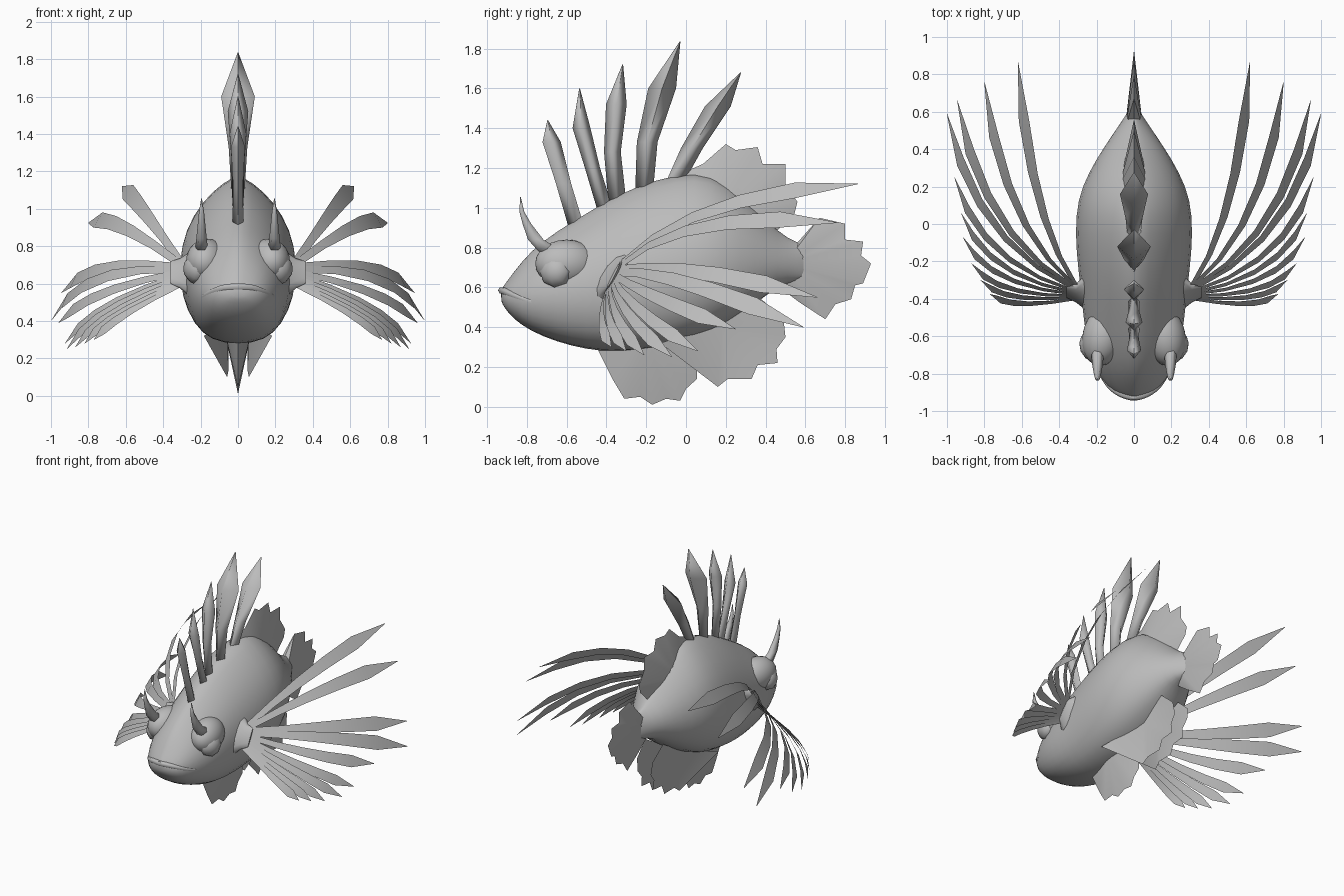
import bpy, math
from mathutils import Vector
from mathutils.bvhtree import BVHTree

if "Cube" in bpy.data.objects:
    bpy.data.objects.remove(bpy.data.objects["Cube"])

grey = bpy.data.materials.new("plain_grey")
grey.diffuse_color = (0.5, 0.5, 0.5, 1)
grey.use_nodes = True
grey.node_tree.nodes["Principled BSDF"].inputs["Base Color"].default_value = grey.diffuse_color


def make(name, verts, faces, angle=None, subdivide=0):
    mesh = bpy.data.meshes.new(name)
    mesh.from_pydata([tuple(v) for v in verts], [], faces)
    mesh.materials.append(grey)
    ob = bpy.data.objects.new(name, mesh)
    bpy.context.collection.objects.link(ob)
    bpy.ops.object.select_all(action='DESELECT')
    ob.select_set(True)
    bpy.context.view_layer.objects.active = ob
    if subdivide:
        ob.modifiers.new("round", 'SUBSURF').levels = subdivide
        bpy.ops.object.modifier_apply(modifier="round")
    if angle:
        bpy.ops.object.shade_smooth_by_angle(angle=math.radians(angle))
    return ob


def loft(name, rings, angle, subdivide=0):
    n = len(rings[0])
    verts = [v for r in rings for v in r]
    faces = [(i * n + j, i * n + (j + 1) % n, (i + 1) * n + (j + 1) % n, (i + 1) * n + j)
             for i in range(len(rings) - 1) for j in range(n)]
    faces += [tuple(reversed(range(n))), tuple(range(len(verts) - n, len(verts)))]
    return make(name, verts, faces, angle, subdivide)


def ball(name, centre, size, segments, rings, angle, turn=0):
    bpy.ops.mesh.primitive_uv_sphere_add(segments=segments, ring_count=rings, radius=1,
                                         location=centre, rotation=(0, math.pi / 2, turn))
    ob = bpy.context.object
    ob.name, ob.scale = name, size
    ob.data.materials.append(grey)
    bpy.ops.object.shade_smooth_by_angle(angle=math.radians(angle))


# Body: y, top z, bottom z, half width
stations = [(-.93, .59, .53, .03), (-.915, .61, .50, .09), (-.87, .675, .44, .15),
            (-.78, .79, .375, .205), (-.65, .89, .32, .255), (-.5, .98, .28, .278),
            (-.35, 1.075, .265, .292), (-.15, 1.155, .28, .318), (.05, 1.195, .33, .322),
            (.2, 1.14, .41, .288), (.35, 1.01, .51, .205), (.46, .88, .605, .13),
            (.56, .825, .63, .06), (.64, .80, .64, .008)]
rings = []
for y, top, bottom, w in stations:
    mid, ring = bottom + (top - bottom) * .45, []
    for k in range(16):
        a = math.tau * k / 16
        c, s = math.cos(a), math.sin(a)
        x = w * math.copysign(abs(c) ** (1.5 if s > 0 else .72), c)
        ring.append((x, y, mid + s * ((top - mid) if s > 0 else (mid - bottom))))
    rings.append(ring)
body = loft("body", rings, 60, 1)

# Upper lip: a thin frowning arc laid on the snout
tree = BVHTree.FromPolygons([v.co for v in body.data.vertices],
                            [p.vertices for p in body.data.polygons])
lip = []
for k in range(17):
    x = -.195 + .39 * k / 16
    z = .585 - .055 * (abs(x) / .195) ** 2.5
    hit = tree.ray_cast(Vector((x, -2, z)), Vector((0, 1, 0)))[0]
    if hit:
        r = .018 * (1 - .6 * (abs(x) / .195) ** 2)
        lip.append([hit + Vector((0, r * math.cos(a), r * math.sin(a)))
                    for a in (math.tau * j / 6 for j in range(6))])
loft("upper_lip", lip, 60)

# Dorsal spines: rings of y, z, half depth, half width
spines = [
    [(-.55, .90, .04, .03), (-.615, 1.12, .038, .026), (-.675, 1.33, .046, .038), (-.695, 1.44, .002, .002)],
    [(-.40, .97, .04, .03), (-.47, 1.2, .038, .03), (-.525, 1.4, .045, .045), (-.535, 1.6, .002, .002)],
    [(-.345, 1.03, .045, .03), (-.37, 1.28, .042, .036), (-.35, 1.52, .052, .055), (-.318, 1.72, .002, .002)],
    [(-.21, 1.09, .045, .035), (-.195, 1.33, .052, .05), (-.12, 1.6, .07, .09), (-.03, 1.835, .002, .002)],
    [(-.06, 1.12, .045, .035), (.03, 1.3, .055, .045), (.16, 1.51, .065, .075), (.275, 1.68, .002, .002)]]


def spike(name, sections, sides, x=0):
    loft(name, [[(x + hx * math.cos(math.tau * k / sides), y + hy * math.sin(math.tau * k / sides), z)
                 for k in range(sides)] for y, z, hy, hx in sections], 95)


for i, sections in enumerate(spines):
    spike(f"dorsal_spine_{i + 1}", sections, 4)


# Ragged fins: a fan from a root point to an outline of (y, z)
def fin(name, root, outline, thick=0, x_at=lambda y, z: 0):
    rim = [(x_at(y, z), y, z) for y, z in outline]
    n, faces = len(rim), []
    cores = [thick, -thick] if thick else [0]
    verts = rim + [(x_at(*root) + c, root[0], root[1]) for c in cores]
    for s in range(len(cores)):
        faces += [(i, i + 1, n + s) if s == 0 else (i + 1, i, n + s) for i in range(n - 1)]
    make(name, verts, faces, 30)


fin("tail_fin", (.5, .72), [(.45, .83), (.56, .825), (.67, .95), (.80, .92), (.80, .84), (.89, .83),
    (.88, .76), (.93, .72), (.89, .62), (.85, .61), (.83, .54), (.75, .515), (.70, .44), (.57, .525),
    (.45, .615)], .05)
fin("rear_dorsal_fin", (.2, .98), [(-.03, 1.17), (.085, 1.22), (.2, 1.32), (.25, 1.29), (.36, 1.305),
    (.385, 1.22), (.5, 1.22), (.5, 1.12), (.56, 1.03), (.545, .97), (.41, .84)], .08)
fin("belly_fin", (-.2, .38), [(-.45, .30), (-.37, .14), (-.31, .04), (-.23, .05), (-.17, .01), (-.10, .04),
    (-.03, .03), (0, .09), (.055, .14), (.05, .36)], .08)

# Pectoral ray tips from top to bottom, bend heights and half widths
tips = [(.62, .865, 1.12), (.80, .76, .925), (.945, .66, .55), (1.0, .59, .40), (.96, .25, .39),
        (.925, .06, .28), (.915, -.07, .25), (.87, -.21, .26), (.82, -.3, .28), (.77, -.375, .30)]
bends = [1.07, 1.0, .74, .70, .56, .48, .46, .44, .43, .42]
widths = [.048, .048, .05, .05, .042, .036, .034, .032, .03, .03]

for side, label in ((1, "left"), (-1, "right")):
    # Lower fin, closing toward the middle at the rear
    fin(f"{label}_lower_fin", (.18, .42), [(-.13, .32), (.16, .10), (.21, .14), (.33, .14), (.36, .21),
        (.46, .22), (.455, .29), (.5, .35), (.49, .44), (.38, .54)],
        0, lambda y, z: side * (.05 + .42 * max(0, .18 - y) + .1 * max(0, z - .3)))

    # Brow swelling, eye and horn
    ball(f"{label}_brow", (side * .165, -.60, .72), (.12, .16, .11), 24, 14, 80, side * .2)
    ball(f"{label}_eye", (side * .222, -.655, .68), (.085, .085, .068), 8, 6, 50, -side * .4)
    spike(f"{label}_horn", [(-.68, .78, .07, .035), (-.755, .84, .045, .028), (-.80, .92, .025, .02),
                            (-.825, .98, .014, .014), (-.832, 1.055, .002, .002)], 6, side * .195)

    # Flat fleshy pectoral base, leaning back at the top
    arm = [(.2, -.36, .64, .13, .17), (.265, -.365, .65, .07, .115), (.31, -.37, .655, .03, .08),
           (.36, -.365, .66, .006, .06)]
    loft(f"{label}_pectoral_base", [[(side * x, y + hy * math.cos(a) + .5 * hz * math.sin(a),
         z + hz * math.sin(a)) for a in (math.tau * k / 12 for k in range(12))]
         for x, y, z, hy, hz in arm], 60)

    # Leaf-shaped rays bowed outward along a quadratic curve
    verts, faces = [], []
    for i, tip in enumerate(tips):
        tip = Vector(tip)
        f = i / 9
        root = Vector((.31, -.33 - .07 * f, .72 - .13 * f))
        d = tip - root
        ctrl = Vector((root.x + d.x * .8, root.y + d.y * .3 - .07 * f, bends[i]))
        across = Vector((.55 - .55 * f, -.1 - .4 * f, -.8))
        start = len(verts)
        for t, w in ((0, .4), (.2, .5), (.4, .7), (.6, .88), (.8, 1), (1, .03)):
            p = root * (1 - t) ** 2 + ctrl * 2 * t * (1 - t) + tip * t * t
            tangent = ((ctrl - root) * (1 - t) + (tip - ctrl) * t).normalized()
            wide = (across - tangent * across.dot(tangent)).normalized() * widths[i] * w
            verts += [Vector((side * q.x, q.y, q.z)) for q in (p - wide, p + wide)]
        faces += [(start + 2 * k, start + 2 * k + 1, start + 2 * k + 3, start + 2 * k + 2) for k in range(5)]
    make(f"{label}_pectoral_rays", verts, faces, 40)
